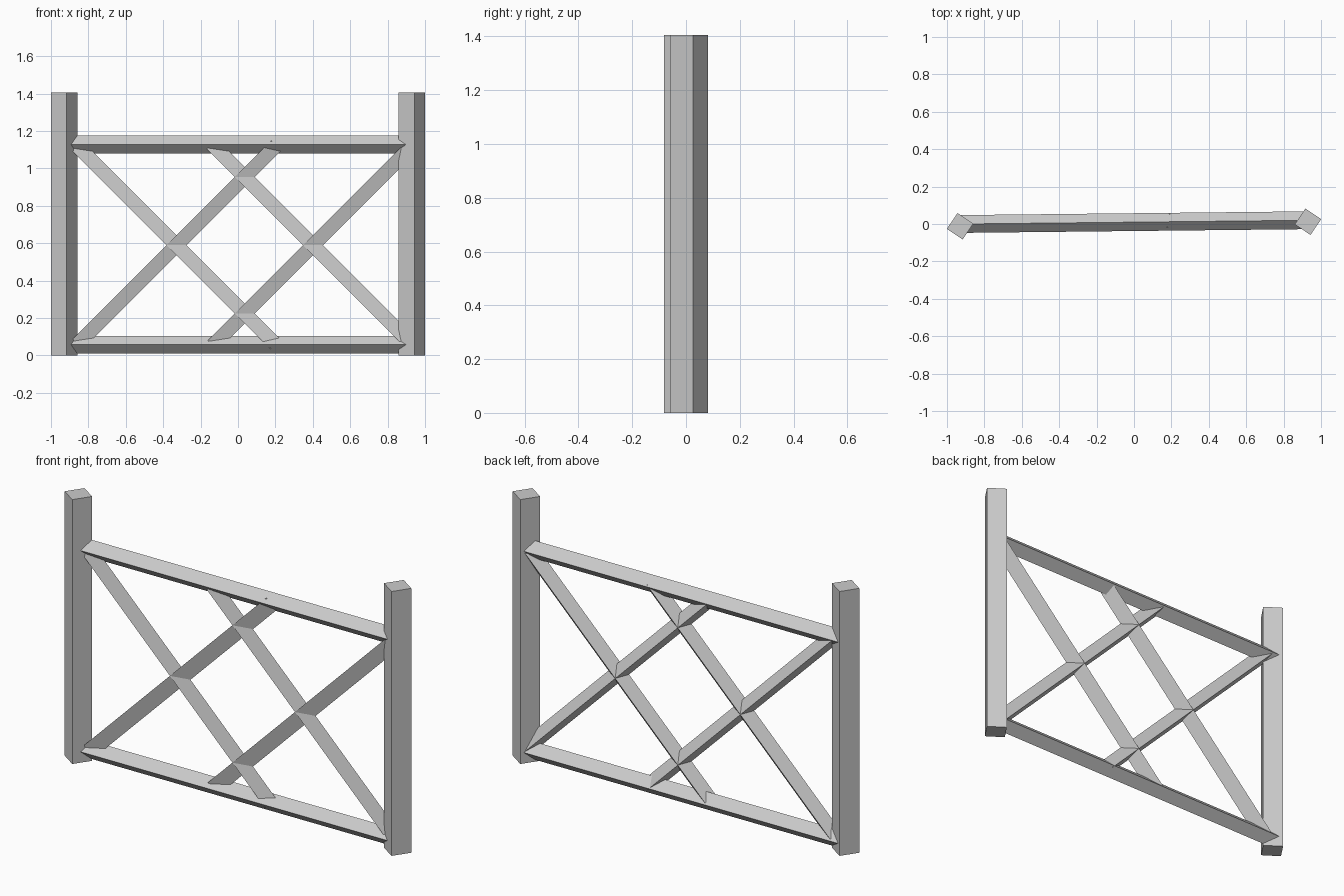
import bpy
import bmesh
from math import cos, sin, tau, radians
from mathutils import Vector

cube = bpy.data.objects.get("Cube")
if cube:
    bpy.data.objects.remove(cube, do_unlink=True)

grey = bpy.data.materials.new("plain_grey")
grey.use_nodes = True
colour = (0.6, 0.6, 0.6, 1)
grey.diffuse_color = colour
grey.node_tree.nodes["Principled BSDF"].inputs["Base Color"].default_value = colour


def beam(name, start, end, sides, radius, twist):
    """Straight prism from start to end; twist turns its cross-section."""
    start, end = Vector(start), Vector(end)
    along = (end - start).normalized()
    across = along.cross(Vector((0, 1, 0))).normalized()
    depth = across.cross(along).normalized()
    bm = bmesh.new()
    rings = []
    for p in (start, end):
        angles = [radians(twist) + tau * i / sides for i in range(sides)]
        rings.append([bm.verts.new(p + radius * (cos(a) * across + sin(a) * depth))
                      for a in angles])
    for i in range(sides):
        j = (i + 1) % sides
        bm.faces.new((rings[0][i], rings[0][j], rings[1][j], rings[1][i]))
    bm.faces.new(rings[0])
    bm.faces.new(rings[1])
    bmesh.ops.recalc_face_normals(bm, faces=bm.faces)
    mesh = bpy.data.meshes.new(name)
    bm.to_mesh(mesh)
    bm.free()
    mesh.materials.append(grey)
    obj = bpy.data.objects.new(name, mesh)
    bpy.context.collection.objects.link(obj)


def on_fence(x, z):
    """Point on the slightly skewed plane of the rails."""
    return (x, 0.01 + 0.0108 * x, z)


LOW, HIGH, HALF = 0.0575, 1.127, 0.93

# Turned square posts
for name, side in (("right_post", -1), ("left_post", 1)):
    x, y = side * HALF, side * 0.012
    beam(name, (x, y, 1.405), (x, y, 0), 4, 0.072, 11)

# Rails set on edge
for name, z in (("bottom_rail", LOW), ("top_rail", HIGH)):
    beam(name, on_fence(-HALF, z), on_fence(HALF, z), 4, 0.0475, 0)

# Crossing three-sided braces, each running down at 45 degrees
drop = HIGH - LOW
for i, top_x in enumerate((-0.875, -0.145)):
    beam(f"falling_brace_{i + 1}", on_fence(top_x, HIGH),
         on_fence(top_x + drop, LOW), 3, 0.045, 105)
for i, top_x in enumerate((0.2, 0.93)):
    beam(f"rising_brace_{i + 1}", on_fence(top_x, HIGH),
         on_fence(top_x - drop, LOW), 3, 0.045, 105)
